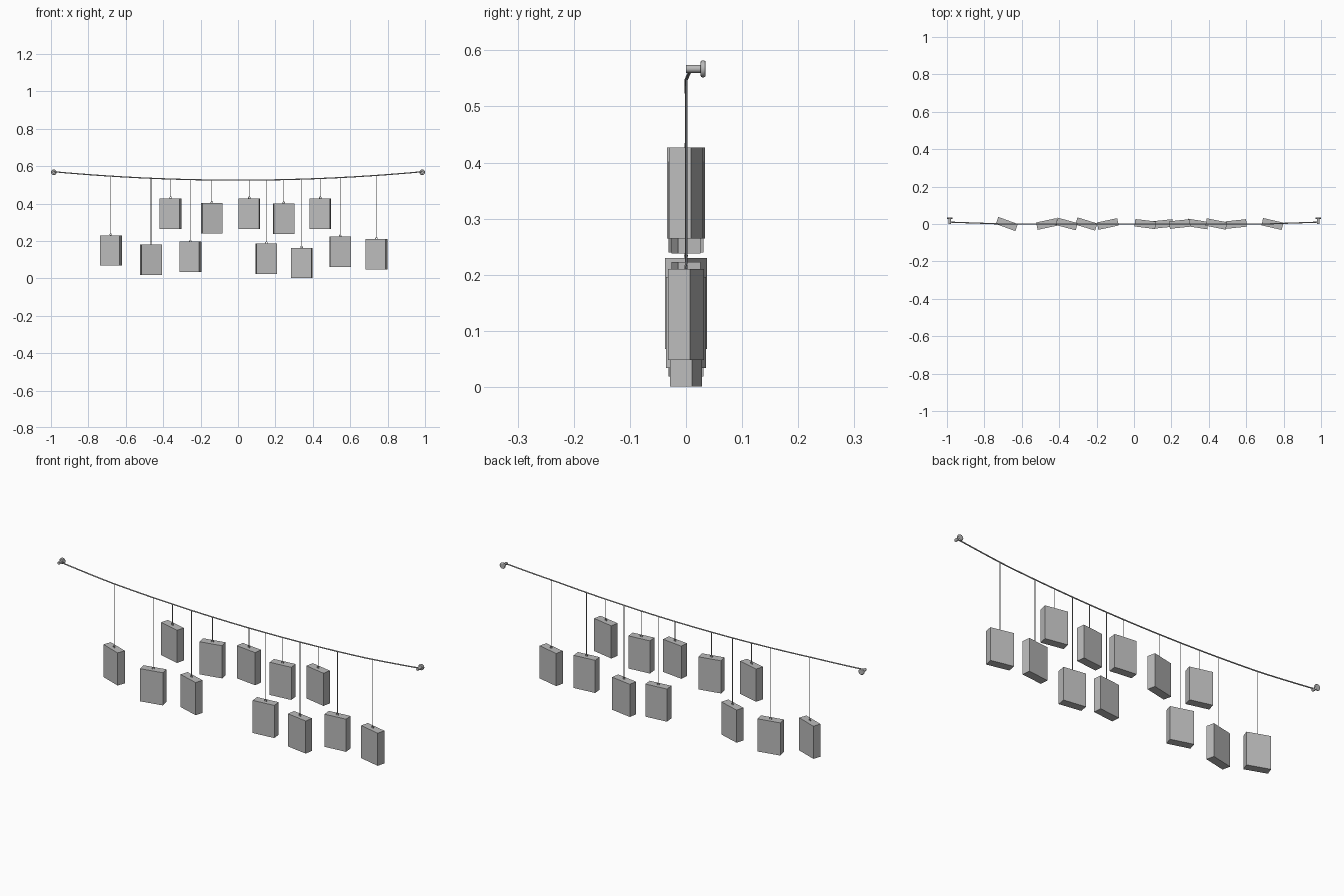
import bpy, math

cube = bpy.data.objects.get("Cube")
if cube:
    bpy.data.objects.remove(cube, do_unlink=True)

grey = bpy.data.materials.new("plain grey")
grey.use_nodes = True
GREY = (0.5, 0.5, 0.5, 1)
grey.diffuse_color = GREY
grey.node_tree.nodes["Principled BSDF"].inputs["Base Color"].default_value = GREY

MOUNT_X, MOUNT_Z = 0.985, 0.57
BLOCK_W, BLOCK_D, BLOCK_H = 0.111, 0.04, 0.162


def finish(name, smooth=False):
    ob = bpy.context.object
    ob.name = name
    ob.data.materials.append(grey)
    if smooth:
        bpy.ops.object.shade_smooth_by_angle()
    return ob


def cylinder(name, radius, depth, loc, rot=(0, 0, 0), sides=16):
    bpy.ops.mesh.primitive_cylinder_add(vertices=sides, radius=radius, depth=depth,
                                        location=loc, rotation=rot)
    return finish(name, True)


def rope_z(x):
    return 0.525 + 0.045 * (x / MOUNT_X) ** 2


def rope_y(x):
    # the rope bends back to the wall mounts near its ends
    return 0.01 * max(0, (abs(x) - 0.7) / (MOUNT_X - 0.7))


# Sagging rope
curve = bpy.data.curves.new("rope", "CURVE")
curve.dimensions = "3D"
curve.bevel_depth = 0.003
curve.bevel_resolution = 2
curve.use_fill_caps = True
steps = 40
spline = curve.splines.new("POLY")
spline.points.add(steps)
for i, point in enumerate(spline.points):
    x = MOUNT_X * (2 * i / steps - 1)
    point.co = (x, rope_y(x), rope_z(x), 1)
curve.materials.append(grey)
rope = bpy.data.objects.new("rope", curve)
bpy.context.collection.objects.link(rope)

# Wall mounts: a peg and a bevelled flange at each end
for side, sign in (("left", 1), ("right", -1)):
    x = sign * MOUNT_X
    quarter = (math.pi / 2, 0, 0)
    cylinder(side + "_peg", 0.007, 0.028, (x, 0.014, MOUNT_Z - 0.003), quarter)
    flange = cylinder(side + "_flange", 0.015, 0.009, (x, 0.0305, MOUNT_Z - 0.003), quarter, 24)
    bevel = flange.modifiers.new("soft rim", "BEVEL")
    bevel.width = 0.003
    bevel.segments = 2

# Hanging blocks: position along the rope, top height, turn in degrees
blocks = [
    (-0.68, 0.23, -20), (-0.465, 0.181, 12), (-0.36, 0.427, -15),
    (-0.255, 0.196, -17), (-0.14, 0.402, 12), (0.06, 0.427, -7),
    (0.152, 0.186, 6), (0.245, 0.4, 6), (0.34, 0.163, -9),
    (0.44, 0.427, -11), (0.546, 0.223, 6), (0.74, 0.21, -13),
]
for i, (x, top, turn) in enumerate(blocks, 1):
    yaw = math.radians(turn)
    bpy.ops.mesh.primitive_cube_add(size=1, location=(x, 0, top - BLOCK_H / 2),
                                    rotation=(0, 0, yaw))
    block = finish(f"block_{i}")
    block.scale = (BLOCK_W, BLOCK_D, BLOCK_H)

    bpy.ops.mesh.primitive_torus_add(major_radius=0.005, minor_radius=0.0015,
                                     major_segments=16, minor_segments=6,
                                     location=(x, 0, top + 0.004),
                                     rotation=(math.pi / 2, 0, yaw))
    finish(f"eyelet_{i}", True)

    low, high = top + 0.008, rope_z(x)
    cylinder(f"string_{i}", 0.0016, high - low, (x, rope_y(x) / 2, (low + high) / 2), sides=8)
